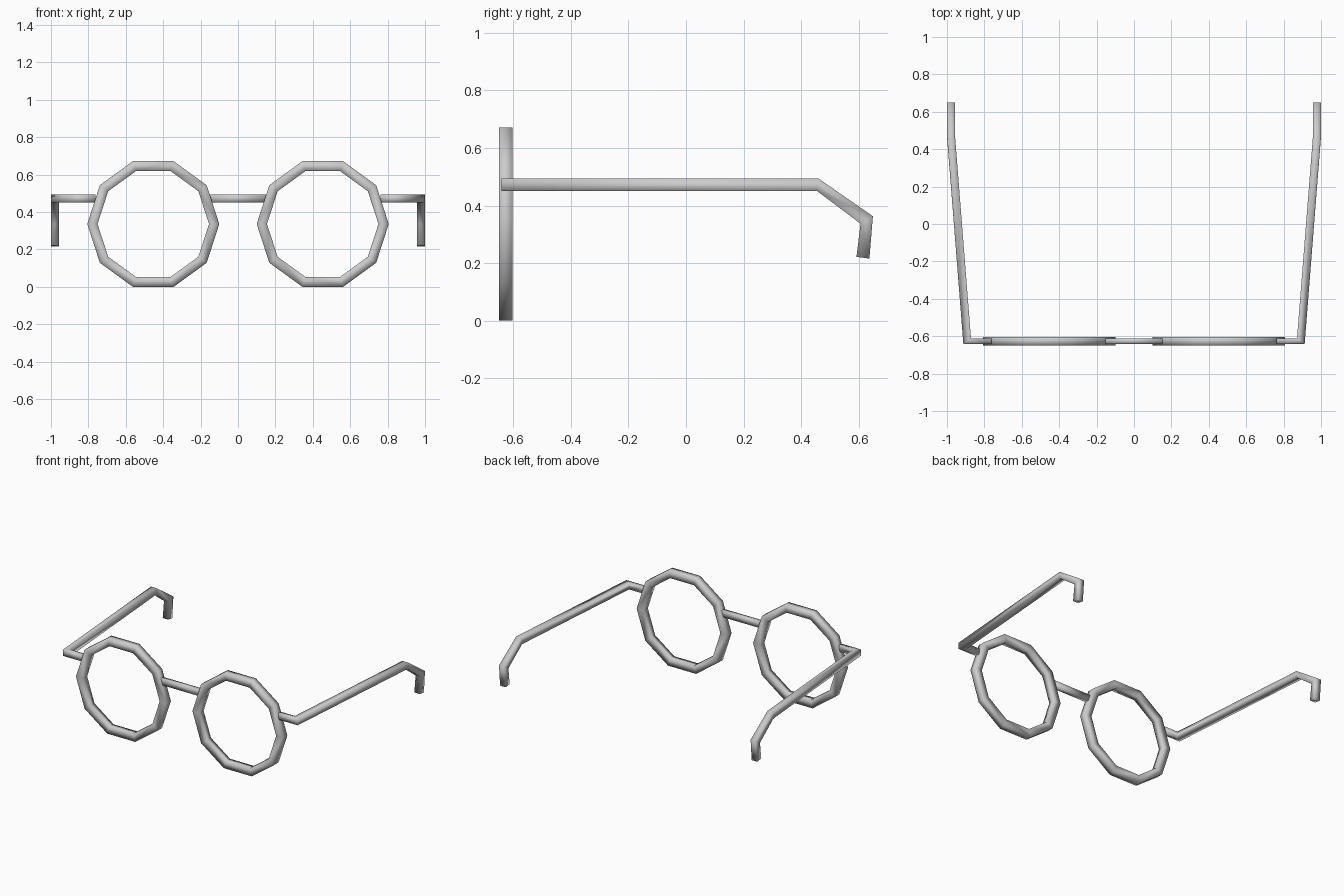
import bpy, bmesh, math
from mathutils import Vector

cube = bpy.data.objects.get("Cube")
if cube:
    bpy.data.objects.remove(cube, do_unlink=True)

metal = bpy.data.materials.new("grey_metal")
metal.use_nodes = True
GREY = (0.6, 0.6, 0.6, 1)
metal.diffuse_color = GREY
metal.node_tree.nodes["Principled BSDF"].inputs["Base Color"].default_value = GREY

CORNERS = ((1, 1), (-1, 1), (-1, -1), (1, -1))


def bar(name, sections, closed=False, side=1):
    """Sweep a four-sided section through (centre, half width, half height)."""
    bm = bmesh.new()
    loops = []
    for centre, u, v in sections:
        loop = []
        for a, b in CORNERS:
            p = Vector(centre) + Vector(u) * a + Vector(v) * b
            p.x *= side
            loop.append(bm.verts.new(p))
        loops.append(loop)
    pairs = list(zip(loops, loops[1:]))
    if closed:
        pairs.append((loops[-1], loops[0]))
    else:
        bm.faces.new(loops[0])
        bm.faces.new(loops[-1])
    for a, b in pairs:
        for i in range(4):
            j = (i + 1) % 4
            bm.faces.new((a[i], a[j], b[j], b[i]))
    bmesh.ops.recalc_face_normals(bm, faces=bm.faces)
    for face in bm.faces:
        face.smooth = True
    mesh = bpy.data.meshes.new(name)
    bm.to_mesh(mesh)
    bm.free()
    mesh.materials.append(metal)
    bpy.context.collection.objects.link(bpy.data.objects.new(name, mesh))


# Ten-sided rim around each lens opening
RIM_CENTRE = Vector((0.453, -0.626, 0.336))
rim = []
for k in range(10):
    a = math.tau * k / 10
    out = Vector((math.cos(a), 0, math.sin(a)))
    rim.append((RIM_CENTRE + out * 0.3255, out * 0.0275, (0, 0.023, 0)))

# Hinge stub, long arm and ear hook as one bent bar
BAR_Y, BAR_Z = -0.626, 0.472
thin = (0, -0.0145, 0)
up = (0, 0, 0.022)
across = (0.0215, 0, 0)
arm = [
    ((0.762, BAR_Y, BAR_Z), thin, up),
    ((0.892, BAR_Y, BAR_Z), (0.0205, -0.0145, 0), up),
    ((0.9775, 0.458, BAR_Z), across, (0, 0.002, 0.022)),
    ((0.9785, 0.6275, 0.35), across, (0, 0.0215, 0.013)),
    ((0.9785, 0.6145, 0.219), across, (0, 0.0225, -0.003)),
]

for label, side in (("left", 1), ("right", -1)):
    bar(label + "_rim", rim, closed=True, side=side)
    bar(label + "_temple_arm", arm, side=side)

# Straight nose bridge
bar("bridge", [((x, BAR_Y, BAR_Z), thin, up) for x in (-0.152, 0.152)])
